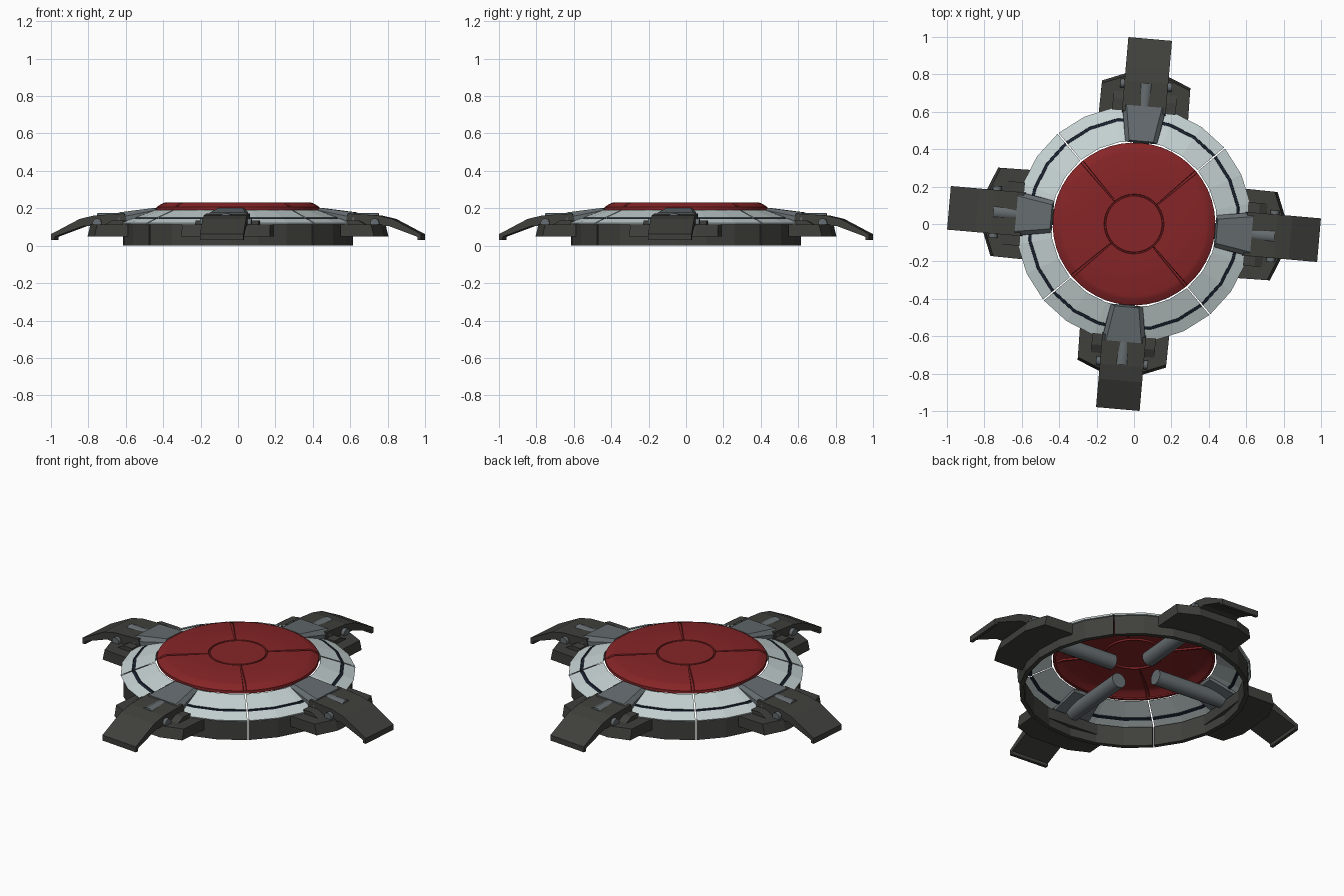
import bpy, bmesh
from math import sin, cos, pi, radians
from mathutils import Matrix

if "Cube" in bpy.data.objects:
    bpy.data.objects.remove(bpy.data.objects["Cube"])

TWIST = radians(-5)  # the whole design is turned slightly about z


def material(name, rgb):
    m = bpy.data.materials.new(name)
    m.diffuse_color = (*rgb, 1)
    m.use_nodes = True
    m.node_tree.nodes["Principled BSDF"].inputs["Base Color"].default_value = m.diffuse_color
    return m


RED = material("red", (0.24, 0.018, 0.02))
PALE = material("pale_grey", (0.56, 0.64, 0.64))
DARK = material("dark_grey", (0.05, 0.05, 0.045))
STEEL = material("steel", (0.13, 0.15, 0.16))
NAVY = material("navy", (0.01, 0.016, 0.03))


def finish(name, bm, mat, smooth=None, recalc=True):
    if recalc:
        bmesh.ops.recalc_face_normals(bm, faces=bm.faces)
    me = bpy.data.meshes.new(name)
    bm.to_mesh(me)
    bm.free()
    me.materials.append(mat)
    ob = bpy.data.objects.new(name, me)
    bpy.context.collection.objects.link(ob)
    if smooth:
        bpy.context.view_layer.objects.active = ob
        ob.select_set(True)
        bpy.ops.object.shade_smooth_by_angle(angle=radians(smooth))
        ob.select_set(False)
    return ob


def sweep(name, profile, angles, mat, closed_profile=False, wrap=False, dip=None, smooth=None):
    """Turn an (r, z) profile, listed from inside to outside over the top, through the angles."""
    bm = bmesh.new()
    rows = [[bm.verts.new((r * cos(a), r * sin(a), z - (dip(r, a) if dip else 0)))
             for r, z in profile] for a in angles]
    n = len(profile)
    pairs = list(zip(rows, rows[1:])) + ([(rows[-1], rows[0])] if wrap else [])
    for p, q in pairs:
        for i in range(n if closed_profile else n - 1):
            j = (i + 1) % n
            bm.faces.new((p[i], p[j], q[j], q[i]))
    if closed_profile and not wrap:
        bm.faces.new(rows[0])
        bm.faces.new(rows[-1])
    bmesh.ops.remove_doubles(bm, verts=bm.verts, dist=1e-5)
    return finish(name, bm, mat, smooth)


def loft(name, a, b, mat, turn, smooth=None):
    """Closed solid between two matching loops, turned about z."""
    bm = bmesh.new()
    va, vb = [[bm.verts.new(p) for p in loop] for loop in (a, b)]
    n = len(a)
    for i in range(n):
        j = (i + 1) % n
        bm.faces.new((va[i], va[j], vb[j], vb[i]))
    bm.faces.new(va)
    bm.faces.new(vb)
    bm.transform(Matrix.Rotation(turn, 4, 'Z'))
    return finish(name, bm, mat, smooth)


def circle(r, n=20):
    return [(r * cos(2 * pi * i / n), r * sin(2 * pi * i / n)) for i in range(n)]


# Red cover with a round groove and four radial grooves
SEAM = pi / 4 + TWIST
offsets = [-1.3, -0.9, 0.9, 1.3] + [i * 7.5 for i in range(1, 12)]
angles = [SEAM + k * pi / 2 + radians(d) for k in range(4) for d in offsets]
grooves = {round(SEAM + k * pi / 2 + radians(d), 6) for k in range(4) for d in (-0.9, 0.9)}


def groove(r, a):
    return 0.009 if 0.17 < r < 0.42 and round(a, 6) in grooves else 0


sweep("red_cover", [(0, .232), (.150, .232), (.152, .223), (.158, .223), (.160, .232),
                    (.175, .232), (.385, .232), (.405, .226), (.435, .207), (.435, .19), (.42, .19)],
      angles, RED, wrap=True, dip=groove, smooth=25)

# Ring quarters, separated by narrow seams
GAP = radians(0.35)
for k in range(4):
    start = SEAM + k * pi / 2 + GAP
    span = [start + (pi / 2 - 2 * GAP) * i / 6 for i in range(7)]
    sweep(f"upper_ring_{k}", [(.445, .192), (.555, .152)], span, PALE)
    sweep(f"ring_stripe_{k}", [(.555, .152), (.556, .146), (.570, .141), (.571, .146)], span, NAVY)
    sweep(f"lower_ring_{k}", [(.571, .146), (.632, .121), (.628, .112), (.60, .112)], span, PALE)
    sweep(f"base_wall_{k}", [(.593, 0), (.593, .114), (.618, .114), (.618, 0)], span, DARK,
          closed_profile=True)

# Four arms
for k in range(4):
    t = TWIST + k * pi / 2
    # bent outer panel with a lip at its tip
    panel = [(.58, .10), (.60, .172), (.76, .162), (.84, .143), (.993, .062), (.993, .03),
             (.975, .03), (.972, .048), (.82, .105)]
    loft(f"arm_panel_{k}", [(x, -.117, z) for x, z in panel],
         [(x, .117, z) for x, z in panel], DARK, t)
    # tapered bracket across the ring
    loft(f"arm_bracket_{k}",
         [(.435, -.088, .17), (.435, -.085, .19), (.445, -.065, .202),
          (.445, .065, .202), (.435, .085, .19), (.435, .088, .17)],
         [(.632, -.118, .10), (.632, -.118, .150), (.632, -.095, .178),
          (.632, .095, .178), (.632, .118, .150), (.632, .118, .10)], STEEL, t)
    # wide block on the base below the panel
    block = [(.57, -.24), (.75, -.237), (.797, -.12), (.797, .12), (.75, .237), (.57, .24)]
    loft(f"arm_block_{k}", [(x, y, .05) for x, y in block],
         [(x - (.015 if x > .6 else 0), y, .112) for x, y in block], DARK, t)
    # raised side cheeks beside the panel
    for s in (-1, 1):
        cheek = [(.60, .10), (.60, .135), (.66, .135), (.71, .108)]
        loft(f"arm_cheek_{k}_{'left' if s > 0 else 'right'}",
             [(x, s * .11, z) for x, z in cheek], [(x, s * .17, z) for x, z in cheek], DARK, t)
    # radial rod and cross pin
    loft(f"arm_rod_{k}", [(.14, y, .131 + z) for y, z in circle(.043)],
         [(.755, y, .131 + z) for y, z in circle(.043)], STEEL, t, smooth=30)
    loft(f"arm_pin_{k}", [(.745 + x, -.138, .122 + z) for x, z in circle(.024, 12)],
         [(.745 + x, .138, .122 + z) for x, z in circle(.024, 12)], STEEL, t, smooth=35)
